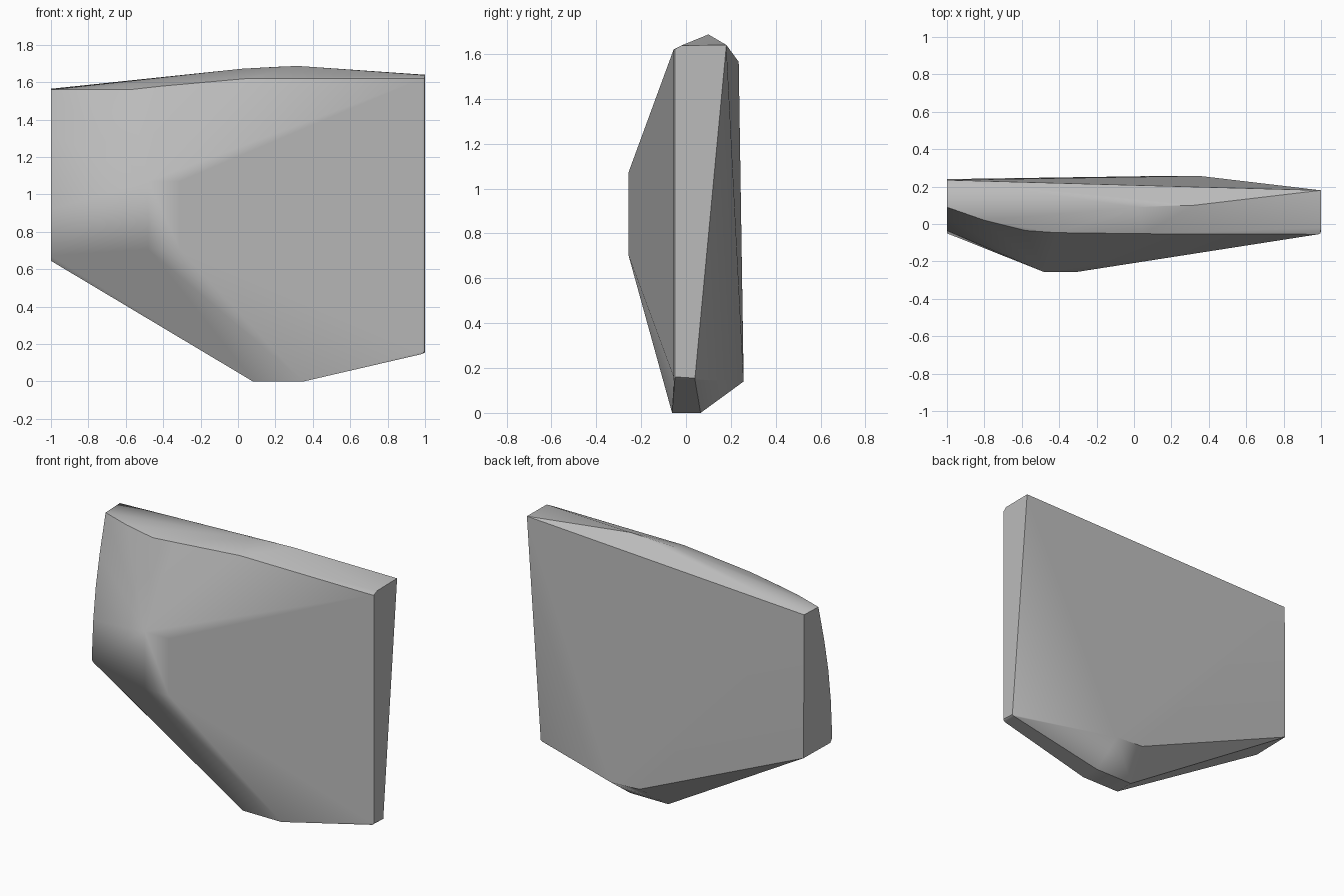
import bpy
import bmesh
from math import radians

cube = bpy.data.objects.get("Cube")
if cube:
    bpy.data.objects.remove(cube, do_unlink=True)

stone = bpy.data.materials.new("grey stone")
stone.use_nodes = True
colour = (0.5, 0.5, 0.5, 1.0)
stone.diffuse_color = colour
stone.node_tree.nodes["Principled BSDF"].inputs["Base Color"].default_value = colour

bm = bmesh.new()


def add(*points):
    for p in points:
        bm.verts.new(p)


# Raised flat plateau on the front
for x in (-.48, -.31):
    for z in (.705, 1.07):
        add((x, -.257, z))

# Narrow right end with a softened front edge
for z in (.16, 1.62):
    add((.985, -.055, z), (.996, -.05, z), (1, -.04, z))
add((1, .18, 1.64), (1, -.02, 1.638), (1, .04, .155), (.985, -.05, .147), (.985, .04, .147))

# Left end, its front edge curving back towards the top
for y, z in ((.09, 1.56), (.03, 1.32), (-.01, 1.12), (-.035, .92), (-.05, .67)):
    add((-1, y, z))
add((-1, -.03, .645), (-1, .235, 1.565), (-1, .24, .65))

# Front rim of the top
add((-.8, .02, 1.56), (-.58, -.035, 1.56), (-.42, -.046, 1.578), (.05, -.052, 1.62))

# Crest of the top
add((.02, .09, 1.672), (.2, .1, 1.682), (.32, .1, 1.687))

# Lower back bulge
add((.15, .257, .15), (.35, .257, .14))

# Small flat foot
for x in (.08, .35):
    for y in (-.062, .065):
        add((x, y, 0))

# Wrap the corners into one faceted boulder
hull = bmesh.ops.convex_hull(bm, input=bm.verts)
spare = {g for key in ("geom_interior", "geom_unused") for g in hull[key]
         if isinstance(g, bmesh.types.BMVert)}
bmesh.ops.delete(bm, geom=list(spare), context="VERTS")
bmesh.ops.dissolve_limit(bm, angle_limit=radians(1), verts=bm.verts, edges=bm.edges)
bmesh.ops.recalc_face_normals(bm, faces=bm.faces)

mesh = bpy.data.meshes.new("boulder")
bm.to_mesh(mesh)
bm.free()
mesh.materials.append(stone)
boulder = bpy.data.objects.new("boulder", mesh)
bpy.context.collection.objects.link(boulder)

# Soft shading between shallow facets, crisp at the strong ridges
bpy.ops.object.select_all(action="DESELECT")
boulder.select_set(True)
bpy.context.view_layer.objects.active = boulder
bpy.ops.object.shade_smooth_by_angle(angle=radians(30))
weighted = boulder.modifiers.new("Flat facets", "WEIGHTED_NORMAL")
weighted.keep_sharp = True
weighted.weight = 100
